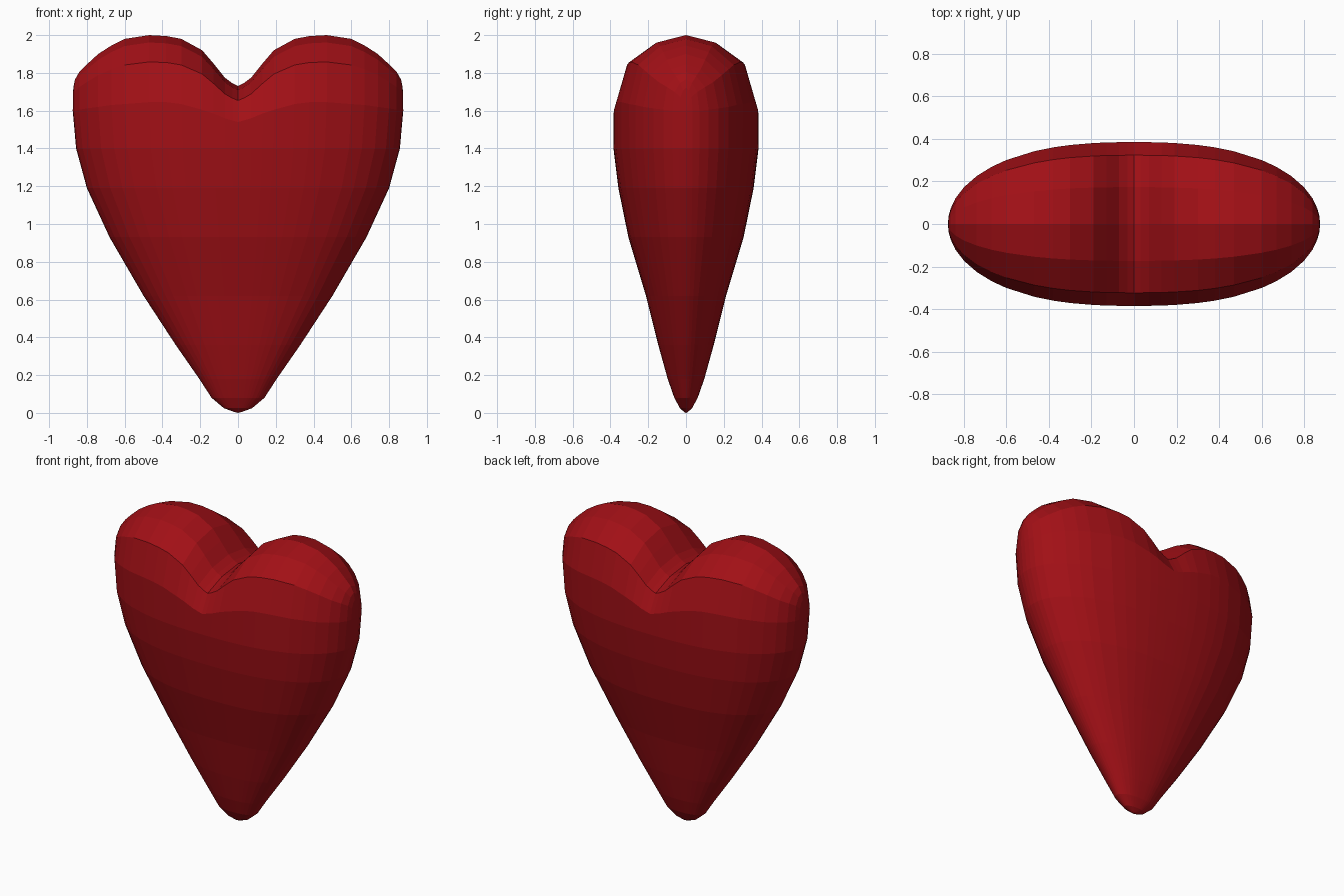
import bpy, bmesh

A, B = 0.875, 0.385          # half width and half depth of the widest ring

# lobe outline seen from the front: (x, crest height, rim height)
lobe = [(0, 1.73, 1.54), (0.03, 1.745, 1.548), (0.07, 1.775, 1.56), (0.13, 1.85, 1.585),
        (0.19, 1.92, 1.605), (0.30, 1.98, 1.635), (0.38, 1.995, 1.645), (0.47, 2.0, 1.645),
        (0.60, 1.98, 1.635), (0.67, 1.945, 1.63), (0.74, 1.90, 1.62), (0.80, 1.845, 1.612),
        (0.84, 1.805, 1.605), (0.863, 1.765, 1.6), (0.872, 1.72, 1.6), (0.875, 1.60, 1.60)]

# body rings: (height, half width, half depth)
rings = [(0.005, 0.02, 0.01), (0.025, 0.075, 0.032), (0.08, 0.14, 0.062), (0.18, 0.205, 0.097),
         (0.36, 0.33, 0.147), (0.62, 0.50, 0.212), (0.93, 0.68, 0.305),
         (1.19, 0.80, 0.358), (1.40, 0.857, 0.384)]

# cap rows over the lobes: (depth fraction, rise fraction)
cap = [(1, 0), (0.84, 0.6), (0.45, 0.89), (0, 1)]


def column(x, crest, rim):
    """Points of one column, from the tip up to the crest line."""
    s = x / A
    t = max(0.0, 1 - s ** 2.5) ** 0.5
    pts = [(0, 0, 0)]
    pts += [(a * s, b * t, z) for z, a, b in rings]
    pts += [(x, B * t * f, rim + (crest - rim) * g) for f, g in cap]
    return pts


# heart: one quarter of the skin, reflected to all four quarters
bm = bmesh.new()
cols = [column(*p) for p in lobe]
for sx in (1, -1):
    for sy in (1, -1):
        grid = [[bm.verts.new((x * sx, y * sy, z)) for x, y, z in c] for c in cols]
        for c0, c1 in zip(grid, grid[1:]):
            for j in range(len(c0) - 1):
                bm.faces.new((c0[j], c1[j], c1[j + 1], c0[j + 1]))
bmesh.ops.remove_doubles(bm, verts=bm.verts, dist=0.0005)
bmesh.ops.recalc_face_normals(bm, faces=bm.faces)
mesh = bpy.data.meshes.new("heart")
bm.to_mesh(mesh)
bm.free()
heart = bpy.data.objects.new("heart", mesh)
bpy.context.collection.objects.link(heart)

# red surface
red = bpy.data.materials.new("red")
red.diffuse_color = (0.36, 0.005, 0.008, 1)
mesh.materials.append(red)
